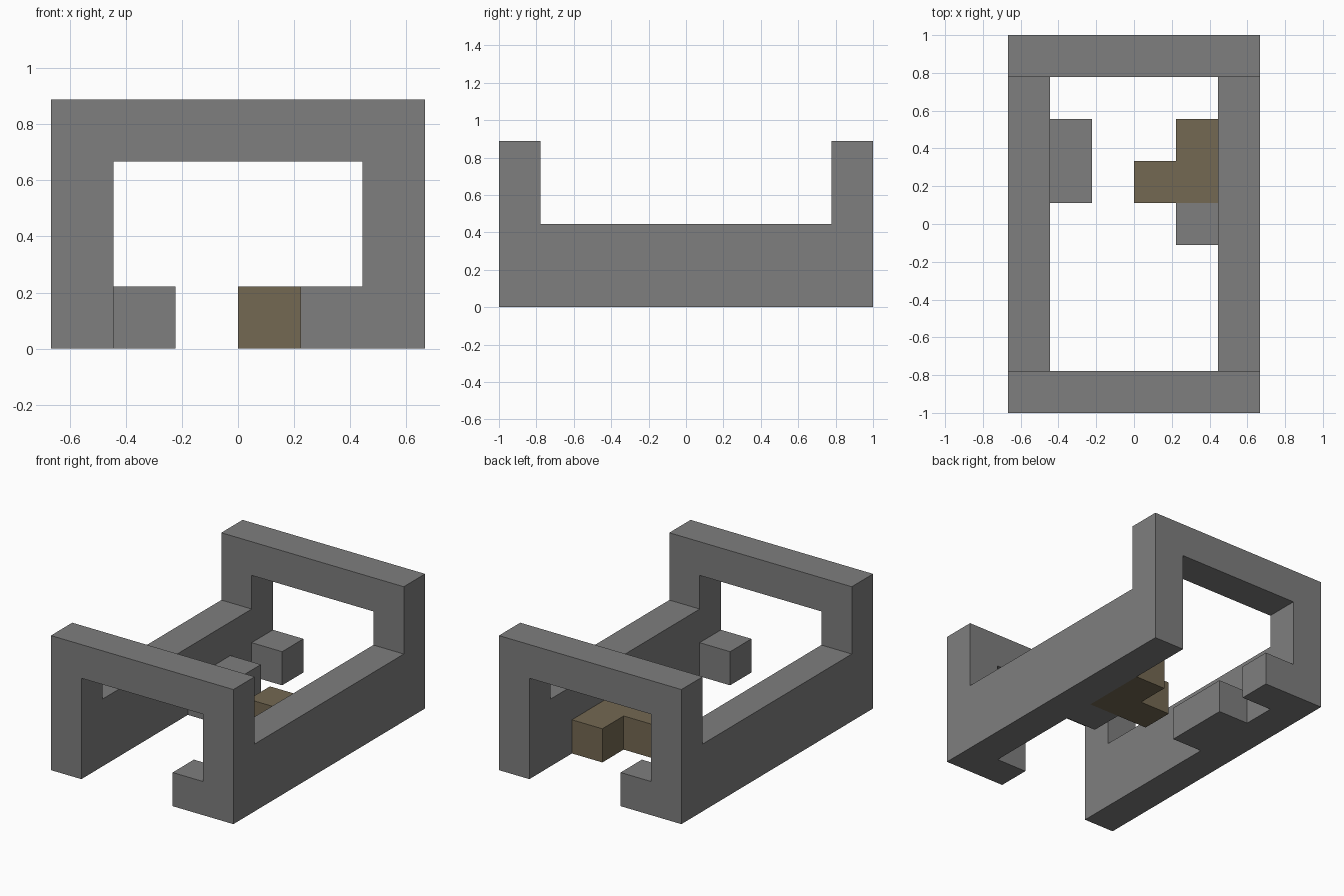
import bpy
import bmesh
from mathutils import Matrix, Vector

cube = bpy.data.objects.get("Cube")
if cube:
    bpy.data.objects.remove(cube, do_unlink=True)

U = 2 / 9  # module: the model is 6 x 9 x 4 modules


def material(name, rgb):
    mat = bpy.data.materials.new(name)
    mat.use_nodes = True
    mat.diffuse_color = (*rgb, 1)
    mat.node_tree.nodes["Principled BSDF"].inputs["Base Color"].default_value = (*rgb, 1)
    return mat


def extruded(name, outline, origin, axis, depth, mat, turn=False):
    """Extrude an outline (in modules) lying in the plane across the axis."""
    bm = bmesh.new()
    if axis == "y":
        points = [Vector((a, 0, b)) for a, b in outline]
        push = Vector((0, depth, 0))
    else:
        points = [Vector((a, b, 0)) for a, b in outline]
        push = Vector((0, 0, depth))
    face = bm.faces.new([bm.verts.new((p + Vector(origin)) * U) for p in points])
    grown = bmesh.ops.extrude_face_region(bm, geom=[face], use_keep_orig=True)
    moved = [v for v in grown["geom"] if isinstance(v, bmesh.types.BMVert)]
    bmesh.ops.translate(bm, verts=moved, vec=push * U)
    if turn:
        bm.transform(Matrix.Rotation(3.14159265, 4, "Z"))
    bmesh.ops.recalc_face_normals(bm, faces=bm.faces[:])
    mesh = bpy.data.meshes.new(name)
    bm.to_mesh(mesh)
    bm.free()
    mesh.materials.append(mat)
    obj = bpy.data.objects.new(name, mesh)
    bpy.context.collection.objects.link(obj)
    return obj


grey = material("grey", (0.209, 0.209, 0.209))
brown = material("brown", (0.174, 0.140, 0.084))

# End arches, each with a foot turned inward; the back one is turned half round
arch = [(-3, 0), (-2, 0), (-2, 3), (2, 3), (2, 1), (1, 1), (1, 0), (3, 0), (3, 4), (-3, 4)]
for name, turn in (("front_arch", False), ("back_arch", True)):
    extruded(name, arch, (0, -4.5, 0), "y", 1, grey, turn)

# Side rails, each with an inward tab
right_plan = [(-3, -3.5), (-2, -3.5), (-2, 3.5), (-3, 3.5)]
left_plan = [(2, -3.5), (3, -3.5), (3, 3.5), (2, 3.5)]
extruded("right_rail", right_plan, (0, 0, 0), "z", 2, grey)
extruded("left_rail", left_plan, (0, 0, 0), "z", 2, grey)
extruded("right_tab", [(-2, .5), (-1, .5), (-1, 2.5), (-2, 2.5)], (0, 0, 0), "z", 1, grey)
extruded("left_tab", [(1, -.5), (2, -.5), (2, .5), (1, .5)], (0, 0, 0), "z", 1, grey)

# L-shaped latch beside the left rail
latch = [(0, .5), (2, .5), (2, 2.5), (1, 2.5), (1, 1.5), (0, 1.5)]
extruded("latch", latch, (0, 0, 0), "z", 1, brown)
